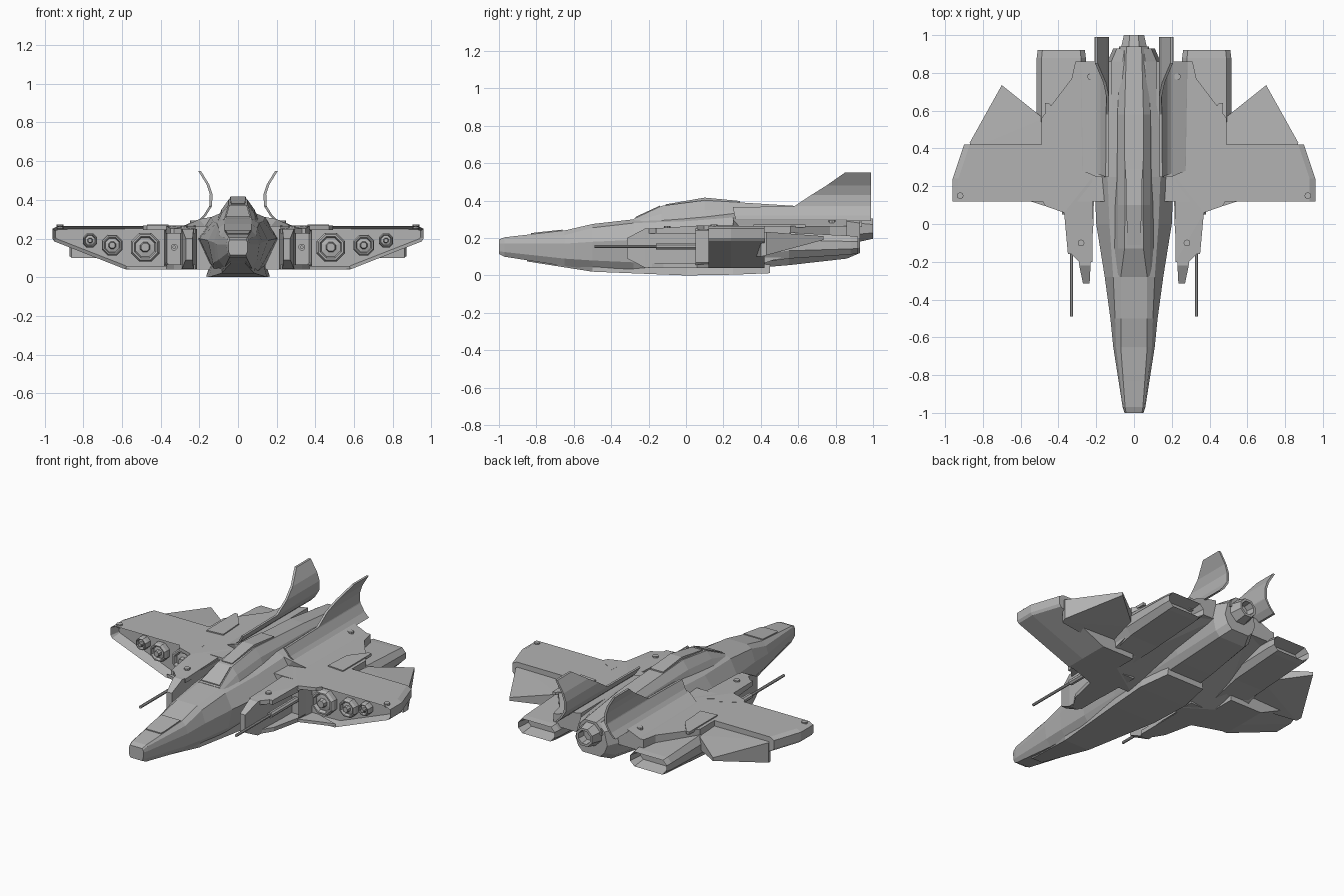
import bpy, bmesh, math
from mathutils import Vector

cube = bpy.data.objects.get("Cube")
if cube:
    bpy.data.objects.remove(cube, do_unlink=True)

GREY = (0.45, 0.45, 0.45, 1)
hull = bpy.data.materials.new("hull_grey")
hull.use_nodes = True
hull.diffuse_color = GREY
bsdf = next(n for n in hull.node_tree.nodes if n.type == 'BSDF_PRINCIPLED')
bsdf.inputs["Base Color"].default_value = GREY


def loft(name, rings, mirror=False, recess=None):
    """Skin a row of equal-length rings; recess = (direction, rim, depth)."""
    bm = bmesh.new()
    rows = [[bm.verts.new(p) for p in ring] for ring in rings]
    n = len(rows[0])
    for a, b in zip(rows, rows[1:]):
        for i in range(n):
            j = (i + 1) % n
            bm.faces.new((a[i], a[j], b[j], b[i]))
    bm.faces.new(rows[0])
    bm.faces.new(rows[-1][::-1])
    bmesh.ops.recalc_face_normals(bm, faces=bm.faces[:])
    if recess:
        direction, rim, depth = recess
        bm.normal_update()
        chosen = [f for f in bm.faces if f.normal.dot(Vector(direction)) > 0.95]
        bmesh.ops.inset_individual(bm, faces=chosen, thickness=rim, depth=-depth)
    big = [f for f in bm.faces if len(f.verts) > 4]
    bmesh.ops.triangulate(bm, faces=big)
    mesh = bpy.data.meshes.new(name)
    bm.to_mesh(mesh)
    bm.free()
    mesh.materials.append(hull)
    obj = bpy.data.objects.new(name, mesh)
    bpy.context.collection.objects.link(obj)
    if mirror:
        mod = obj.modifiers.new("mirror", 'MIRROR')
        mod.use_clip = False
        mod.use_mirror_merge = False
    return obj


def hull_loft(name, stations):
    """Stations (y, half section) made symmetric about the centre."""
    rings = []
    for y, half in stations:
        ring = [(x, y, z) for x, z in half]
        rings.append(ring + [(-x, y, z) for x, y, z in ring[::-1]])
    return loft(name, rings)


def slab(name, outline, low, high, mirror=True):
    """Plan outline with bottom and top heights given as functions of y."""
    return loft(name, [[(x, y, low(y)) for x, y in outline],
                       [(x, y, high(y)) for x, y in outline]], mirror)


def section(name, profile, ys, recess=None):
    """Front profile pushed along y."""
    return loft(name, [[(x, y, z) for x, z in profile] for y in ys], True, recess)


def turned(name, x, z, profile, mirror=True, sides=8):
    """Round part about an axis along y, profile of (y, radius)."""
    angles = [math.tau * (i + 0.5) / sides for i in range(sides)]
    return loft(name, [[(x + r * math.cos(a), y, z + r * math.sin(a)) for a in angles]
                       for y, r in profile], mirror)


def level(z):
    return lambda y: z


def ramp(y0, z0, y1, z1):
    return lambda y: z0 + (z1 - z0) * min(1, max(0, (y - y0) / (y1 - y0)))


# Fuselage
hull_loft("fuselage", [
    (-1.0, [(.04, .115), (.048, .13), (.05, .17), (.047, .185), (.042, .192)]),
    (-.97, [(.045, .1), (.055, .125), (.06, .17), (.055, .197), (.047, .204)]),
    (-.65, [(.07, .05), (.1, .09), (.11, .17), (.095, .215), (.07, .24)]),
    (-.5, [(.08, .035), (.115, .08), (.125, .18), (.1, .255), (.07, .275)]),
    (-.28, [(.1, .025), (.13, .07), (.155, .19), (.11, .28), (.07, .3)]),
    (0, [(.12, .02), (.14, .07), (.2, .2), (.13, .29), (.07, .32)]),
    (.25, [(.12, .03), (.15, .07), (.21, .2), (.14, .31), (.07, .34)]),
    (.55, [(.11, .055), (.14, .09), (.19, .2), (.14, .31), (.07, .34)]),
    (.86, [(.09, .09), (.12, .12), (.14, .2), (.12, .29), (.06, .33)]),
    (.93, [(.06, .12), (.09, .15), (.11, .2), (.09, .28), (.05, .32)])])
hull_loft("keel", [
    (-.85, [(.035, .075), (.06, .1)]),
    (-.5, [(.085, .02), (.09, .06)]),
    (0, [(.15, 0), (.13, .075)]),
    (.25, [(.165, .004), (.14, .08)]),
    (.45, [(.13, .012), (.12, .08)])])

# Canopy running back into the spine
hull_loft("canopy_spine", [
    (-.28, [(.1, .27), (.085, .29), (.07, .302)]),
    (-.13, [(.11, .28), (.085, .33), (.05, .372)]),
    (.1, [(.11, .29), (.085, .35), (.048, .402)]),
    (.58, [(.1, .29), (.085, .34), (.05, .372)]),
    (.94, [(.08, .26), (.07, .3), (.04, .33)])])
for name, depth, line in (
        ("nose_hatch", .02, ((-.83, .05, .226), (-.8, .058, .23), (-.66, .066, .245))),
        ("windscreen", .02, ((-.27, .062, .313), (-.14, .045, .373))),
        ("spine_fairing", .03, ((-.11, .036, .38), (.1, .04, .416), (.29, .045, .398)))):
    hull_loft(name, [(y, [(w, z - depth), (w, z)]) for y, w, z in line])

# Centre exhaust
turned("centre_exhaust", 0, .25, [(.84, .075), (.93, .075), (1, .058), (1, .043), (.95, .038)],
       mirror=False)

# Inner wing bodies and sloping shoulders beside the spine
slab("inner_wing", [(.12, .12), (.38, .12), (.39, .3), (.49, .34), (.49, .56),
                    (.33, .77), (.31, .86), (.12, .86)],
     ramp(.34, .04, .8, .19), level(.265))
loft("shoulder", [[(x, y, z) for x, y, z in ring] for ring in (
    ((.12, .25, .2), (.3, .3, .25), (.27, .28, .267), (.2, .25, .3), (.12, .25, .315)),
    ((.12, .86, .2), (.31, .86, .25), (.28, .86, .267), (.2, .86, .3), (.12, .86, .315)))], True)
slab("access_panel", [(.36, .37), (.47, .36), (.47, .64), (.45, .64), (.37, .54)],
     level(.255), level(.272))

# Forward prongs with gun bays
slab("prong", [(.21, .25), (.215, 0), (.23, -.22), (.235, -.315), (.27, -.315),
               (.29, -.22), (.3, 0), (.3, .15), (.3, .25)],
     ramp(-.315, .09, -.22, .042), ramp(-.315, .2, -.22, .25))
slab("bay_roof", [(.22, -.2), (.29, -.2), (.33, -.16), (.35, -.16), (.37, .06), (.38, .15),
                  (.22, .25)], level(.225), ramp(-.2, .25, .05, .266))
slab("bay_floor", [(.22, -.2), (.28, -.2), (.33, -.12), (.37, .06), (.38, .15), (.22, .15)],
     level(.04), level(.065))
section("intake_frame", [(.29, .045), (.36, .045), (.38, .07), (.38, .24), (.36, .262), (.29, .262)],
        (.05, .16), ((0, -1, 0), .014, .05))
turned("gun", .33, .155, [(-.49, .009), (-.16, .009), (-.16, .018), (.11, .018)])

# Outer wings with hollow leading edge
wing = [(.36, .04), (.58, .04), (.95, .185), (.96, .2), (.96, .25), (.93, .265), (.36, .265)]
loft("outer_wing", [[(x - (back if x > .9 else 0), y, z) for x, z in wing]
                    for y, back in ((.12, 0), (.24, 0), (.42, .06))],
     True, ((0, -1, 0), .018, .06))
slab("wing_lip", [(.37, .06), (.47, .095), (.49, .13), (.37, .2)], level(.245), level(.266))
slab("wing_lip_lower", [(.37, .06), (.47, .095), (.58, .13), (.37, .2)], level(.04), level(.058))
slab("wing_flap", [(.48, .34), (.86, .4), (.87, .43), (.7, .735), (.48, .56)],
     ramp(.4, .1, .735, .19), ramp(.4, .235, .735, .21))

# Launch tubes set in the leading edge
for name, x, z, r in (("inner", .48, .155, .08), ("middle", .65, .165, .058), ("outer", .765, .19, .04)):
    turned(name + "_launch_tube", x, z,
           [(.2, r), (.15, r), (.135, r * .88), (.135, r * .76), (.155, r * .66),
            (.15, r * .35), (.125, r * .28), (.125, r * .12)])

# Side engines with slot exhausts
pod = ((-.12, -.5), (.12, -.5), (.5, -.2), (.5, .2), (.4, .5), (-.4, .5), (-.5, .2), (-.5, -.2))
pod = [(max(-.5, min(.5, u * (3.2 if abs(u) < .2 else 1))), v) for u, v in pod]
loft("side_engine", [[(.385 + u * w, y, zc + v * h) for u, v in pod]
                     for y, w, zc, h in ((.3, .2, .14, .17), (.55, .26, .16, .14),
                                         (.88, .26, .162, .1), (.92, .25, .162, .09))],
     True, ((0, 1, 0), .016, .08))

# Curved tail fins
fin = ((.29, .2, .27, .99), (.32, .17, .26, .99), (.365, .142, .25, .99), (.37, .14, .58, .99),
       (.43, .138, .67, .99), (.48, .155, .75, .99), (.55, .198, .85, .99))
loft("tail_fin", [[(x - .006, a, z), (x + .008, a, z), (x + .008, b, z), (x - .006, b, z)]
                  for z, x, a, b in fin], True)

# Small round fittings on the upper skin
for name, x, y, z in (("rear", .23, .78, .287), ("prong", .28, -.1, .258), ("tip", .92, .15, .266)):
    ring = [(.018 * math.cos(i * math.tau / 8), .018 * math.sin(i * math.tau / 8)) for i in range(8)]
    slab(name + "_fitting", [(x + u, y + v) for u, v in ring], level(z - .015), level(z + .007))
